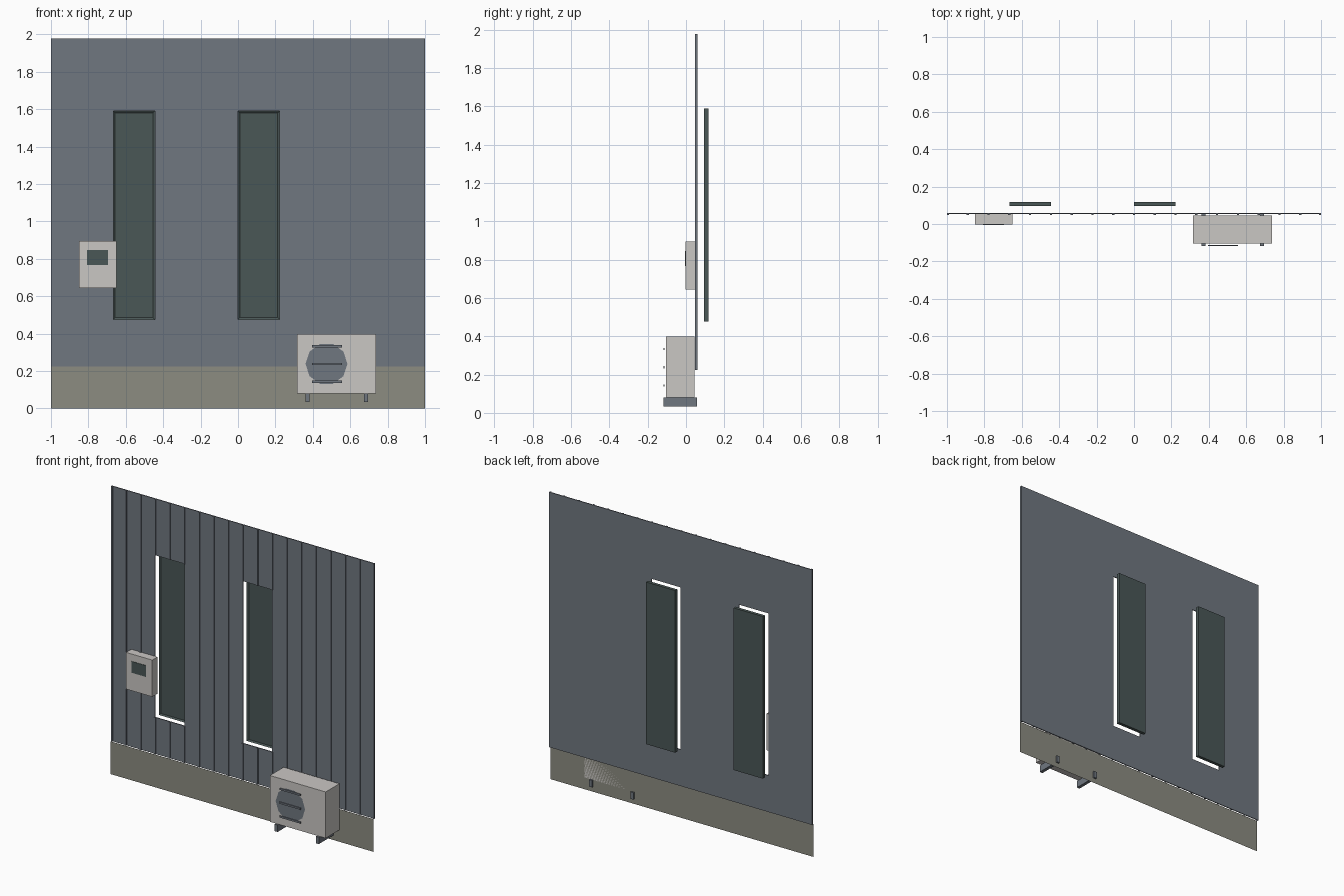
import bpy, bmesh
from math import pi, cos, sin

cube = bpy.data.objects.get("Cube")
if cube:
    bpy.data.objects.remove(cube, do_unlink=True)


def material(name, r, g, b):
    def linear(c):
        c /= 255
        return ((c + 0.055) / 1.055) ** 2.4
    col = (linear(r), linear(g), linear(b), 1)
    m = bpy.data.materials.new(name)
    m.use_nodes = True
    m.diffuse_color = col
    m.node_tree.nodes["Principled BSDF"].inputs["Base Color"].default_value = col
    return m


metal = material("slate metal", 112, 119, 128)
concrete = material("concrete", 140, 140, 129)
glass = material("dark green glass", 74, 87, 86)
casing = material("pale casing", 202, 199, 196)


def add_box(bm, x, y, z):
    """Box from (min, max) pairs."""
    v = [bm.verts.new((i, j, k)) for i in x for j in y for k in z]
    for f in ((0, 1, 3, 2), (4, 6, 7, 5), (0, 4, 5, 1),
              (2, 3, 7, 6), (0, 2, 6, 4), (1, 5, 7, 3)):
        bm.faces.new([v[i] for i in f])


def finish(bm, name, mat):
    bmesh.ops.recalc_face_normals(bm, faces=bm.faces)
    mesh = bpy.data.meshes.new(name)
    bm.to_mesh(mesh)
    bm.free()
    mesh.materials.append(mat)
    ob = bpy.data.objects.new(name, mesh)
    bpy.context.collection.objects.link(ob)
    return ob


def box(name, mat, x, y, z):
    bm = bmesh.new()
    add_box(bm, x, y, z)
    return finish(bm, name, mat)


STEP = 1 / 9                       # spacing of the seams
BASE, TOP = 0.225, 1.978           # cladding height
SILL, HEAD = 0.476, 1.59           # window opening height
openings = [(-6, -4), (0, 2)]      # window edges, in seam steps

# Cladding sheet with two window openings
bm = bmesh.new()
xs = [-1] + [k * STEP for pair in openings for k in pair] + [1]
zs = [BASE, SILL, HEAD, TOP]
grid = [[bm.verts.new((x, 0.059, z)) for z in zs] for x in xs]
for i in range(len(xs) - 1):
    for j in range(len(zs) - 1):
        if not (j == 1 and i in (1, 3)):
            bm.faces.new((grid[i][j], grid[i + 1][j], grid[i + 1][j + 1], grid[i][j + 1]))
sheet = finish(bm, "wall_cladding", metal)
solid = sheet.modifiers.new("thickness", "SOLIDIFY")
solid.thickness = 0.006
solid.offset = -1

# Standing seams, interrupted at the windows
bm = bmesh.new()
for k in range(-9, 10):
    x = max(-0.994, min(0.994, k * STEP))
    split = any(a <= k <= b for a, b in openings)
    for z in ([(BASE, SILL), (HEAD, TOP)] if split else [(BASE, TOP)]):
        add_box(bm, (x - 0.006, x + 0.006), (0.047, 0.053), z)
finish(bm, "standing_seams", metal)

# Plinth, a single flat face below the cladding
bm = bmesh.new()
bm.faces.new([bm.verts.new(p) for p in
              ((-1, 0.045, 0), (1, 0.045, 0), (1, 0.045, BASE), (-1, 0.045, BASE))])
finish(bm, "plinth", concrete)

# Windows with a pane recessed into the front
for side, (a, b) in zip(("right", "left"), openings):
    win = box(side + "_window", glass, (a * STEP, b * STEP), (0.095, 0.117), (SILL, HEAD))
    bm = bmesh.new()
    bm.from_mesh(win.data)
    bm.normal_update()
    front = [f for f in bm.faces if f.normal.y < -0.9]
    bmesh.ops.inset_region(bm, faces=front, thickness=0.014)
    bmesh.ops.translate(bm, verts=front[0].verts, vec=(0, 0.008, 0))
    bm.to_mesh(win.data)
    bm.free()

# Control box with display
box("control_box", casing, (-0.849, -0.65), (-0.003, 0.053), (0.643, 0.895))
box("control_display", glass, (-0.807, -0.696), (-0.006, -0.003), (0.768, 0.846))

# Outdoor unit with fan, guard bars and brackets
box("outdoor_unit", casing, (0.315, 0.739), (-0.104, 0.045), (0.081, 0.399))
bm = bmesh.new()
bm.faces.new([bm.verts.new((0.473 + 0.112 * cos(t * pi / 5), -0.107,
                            0.238 + 0.112 * sin(t * pi / 5))) for t in range(10)])
fan = finish(bm, "fan_disc", metal)
if fan.data.polygons[0].normal.y > 0:
    fan.data.flip_normals()

bm = bmesh.new()
for z in (0.143, 0.238, 0.333):
    add_box(bm, (0.396, 0.555), (-0.117, -0.111), (z - 0.006, z + 0.006))
finish(bm, "fan_guard_bars", metal)

bm = bmesh.new()
for x in (0.372, 0.685):
    add_box(bm, (x - 0.011, x + 0.011), (-0.117, 0.057), (0.034, 0.081))
finish(bm, "support_brackets", metal)
